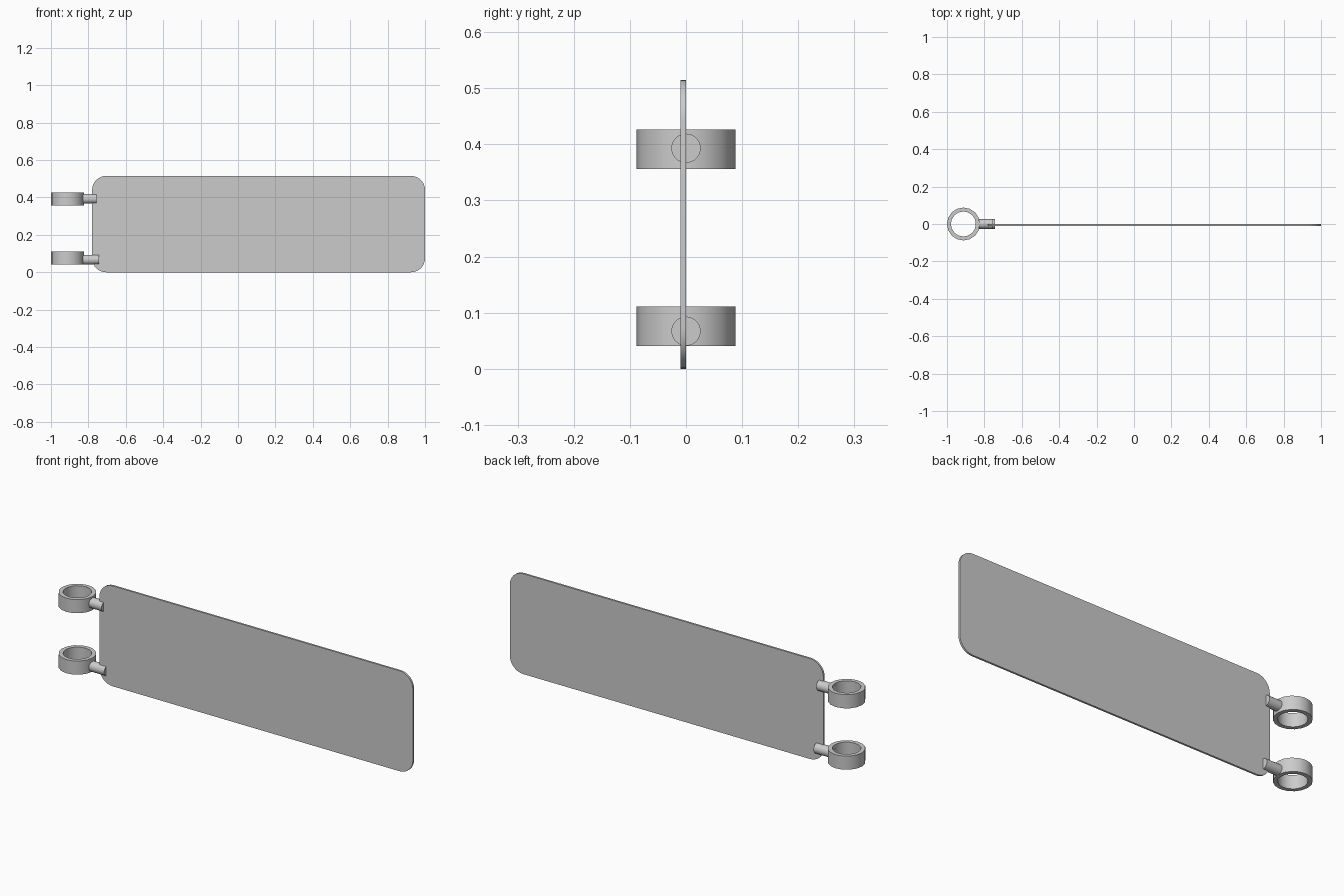
import bpy, bmesh, math
from mathutils import Matrix

if "Cube" in bpy.data.objects:
    bpy.data.objects.remove(bpy.data.objects["Cube"])


def finish(name, bm, smooth=True):
    bmesh.ops.recalc_face_normals(bm, faces=bm.faces)
    mesh = bpy.data.meshes.new(name)
    bm.to_mesh(mesh)
    bm.free()
    obj = bpy.data.objects.new(name, mesh)
    bpy.context.collection.objects.link(obj)
    if smooth:
        bpy.ops.object.select_all(action='DESELECT')
        obj.select_set(True)
        bpy.context.view_layer.objects.active = obj
        bpy.ops.object.shade_smooth_by_angle(angle=math.radians(35))
    return obj


def sign_plate(x0, x1, z0, z1, y0, y1, r, steps=8):
    # rounded rectangle outline, extruded through its thickness
    bm = bmesh.new()
    corners = [(x1 - r, z1 - r), (x0 + r, z1 - r), (x0 + r, z0 + r), (x1 - r, z0 + r)]
    outline = []
    for i, (cx, cz) in enumerate(corners):
        for s in range(steps + 1):
            a = math.pi / 2 * (i + s / steps)
            outline.append(bm.verts.new((cx + r * math.cos(a), y0, cz + r * math.sin(a))))
    face = bm.faces.new(outline)
    ext = bmesh.ops.extrude_face_region(bm, geom=[face])
    moved = [v for v in ext['geom'] if isinstance(v, bmesh.types.BMVert)]
    bmesh.ops.translate(bm, verts=moved, vec=(0, y1 - y0, 0))
    finish("plate", bm)


def ring(name, cx, z0, z1, inner, outer, sides=16):
    # rectangular section turned around the pole axis
    bm = bmesh.new()
    section = [(inner, z0), (outer, z0), (outer, z1), (inner, z1)]
    loops = []
    for i in range(sides):
        a = 2 * math.pi * i / sides
        loops.append([bm.verts.new((cx + r * math.cos(a), r * math.sin(a), z))
                      for r, z in section])
    for i in range(sides):
        p, q = loops[i], loops[(i + 1) % sides]
        for k in range(4):
            m = (k + 1) % 4
            bm.faces.new((p[k], q[k], q[m], p[m]))
    finish(name, bm)


def pin(name, x0, x1, z, radius):
    # short round peg lying along x
    bm = bmesh.new()
    mat = Matrix.Translation(((x0 + x1) / 2, 0, z)) @ Matrix.Rotation(math.pi / 2, 4, 'Y')
    bmesh.ops.create_cone(bm, cap_ends=True, segments=32, radius1=radius,
                          radius2=radius, depth=x1 - x0, matrix=mat)
    finish(name, bm)


sign_plate(-0.78, 1.0, 0.0, 0.515, -0.010, 0.0, 0.075)

# upper and lower pole clamps: ring bottom, pin height, pin end
for label, z, pin_z, pin_end in (("lower", 0.041, 0.067, -0.742),
                                 ("upper", 0.356, 0.393, -0.757)):
    ring(label + "_ring", -0.912, z, z + 0.07, 0.067, 0.088)
    pin(label + "_pin", -0.848, pin_end, pin_z, 0.026)
